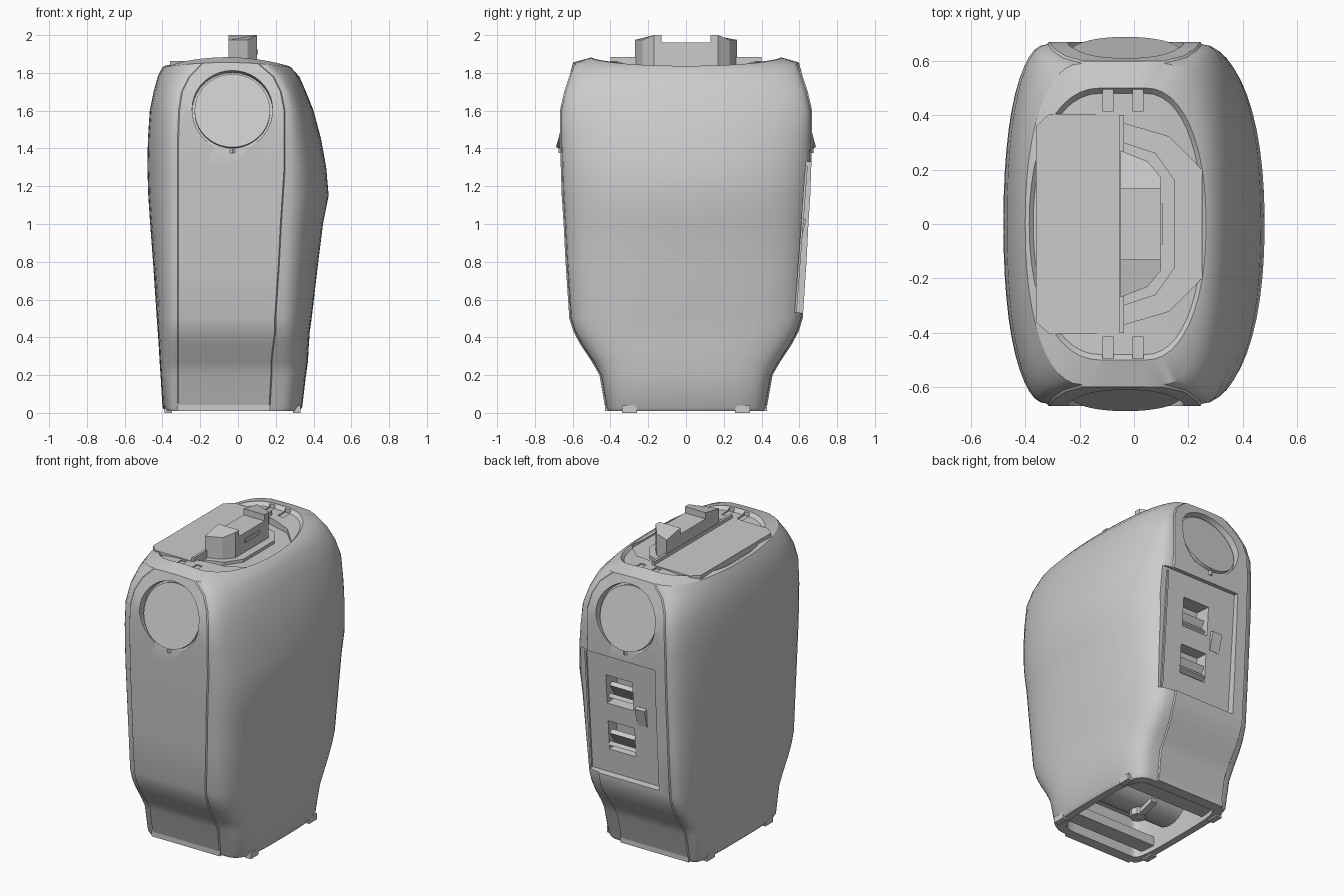
import bpy, bmesh, math
from mathutils import Matrix, Vector

cube = bpy.data.objects.get("Cube")
if cube:
    bpy.data.objects.remove(cube, do_unlink=True)

grey = bpy.data.materials.new("mid_grey")
grey.use_nodes = True
grey.diffuse_color = (0.6, 0.6, 0.6, 1)
grey.node_tree.nodes["Principled BSDF"].inputs["Base Color"].default_value = (0.6, 0.6, 0.6, 1)


def finish(name, bm):
    bmesh.ops.recalc_face_normals(bm, faces=bm.faces)
    me = bpy.data.meshes.new(name)
    bm.to_mesh(me)
    bm.free()
    me.materials.append(grey)
    ob = bpy.data.objects.new(name, me)
    bpy.context.collection.objects.link(ob)
    return ob


def box(name, center, size, tilt=0):
    bm = bmesh.new()
    m = Matrix.Translation(center) @ Matrix.Rotation(tilt, 4, 'X') @ Matrix.Diagonal((*size, 1))
    bmesh.ops.create_cube(bm, size=1, matrix=m)
    return finish(name, bm)


def cylinder(name, center, axis, radius, depth, sides=40):
    bm = bmesh.new()
    m = Matrix.Translation(center) @ Vector(axis).to_track_quat('Z', 'Y').to_matrix().to_4x4()
    bmesh.ops.create_cone(bm, cap_ends=True, segments=sides, radius1=radius,
                          radius2=radius, depth=depth, matrix=m)
    return finish(name, bm)


def prism(name, outline, z0, z1):
    bm = bmesh.new()
    face = bm.faces.new([bm.verts.new((x, y, z0)) for x, y in outline])
    new = bmesh.ops.extrude_face_region(bm, geom=[face])["geom"]
    bmesh.ops.translate(bm, vec=(0, 0, z1 - z0),
                        verts=[v for v in new if isinstance(v, bmesh.types.BMVert)])
    return finish(name, bm)


def select(ob):
    bpy.ops.object.select_all(action='DESELECT')
    ob.select_set(True)
    bpy.context.view_layer.objects.active = ob


def cut(ob, tool):
    mod = ob.modifiers.new("cut", 'BOOLEAN')
    mod.operation, mod.solver, mod.object = 'DIFFERENCE', 'EXACT', tool
    select(ob)
    bpy.ops.object.modifier_apply(modifier=mod.name)
    bpy.data.objects.remove(tool, do_unlink=True)


def mirrored(half):
    return half + [(x, -y) for x, y in reversed(half)]


# Cross-section: two rounded sides joined by raised front and back panels
def ring(z, left, right, depth, pl, pr, power, lift=0.0, step=0.008, n=12):
    half = []
    for i in range(n + 1):
        t = math.pi / 2 * i / n
        half.append((pr + (right - pr) * max(math.cos(t), 0) ** (2 / power),
                     depth * math.sin(t) ** (2 / power)))
    for i in range(5):
        half.append((pr - 0.006 + (pl - pr + 0.012) * i / 4, depth + step))
    for i in range(n, -1, -1):
        t = math.pi / 2 * i / n
        half.append((pl + (left - pl) * max(math.cos(t), 0) ** (2 / power),
                     depth * math.sin(t) ** (2 / power)))
    pts = half + [(x, -y) for x, y in reversed(half[1:-1])]
    return [(x, y, z + lift * (1 - ((x + 0.06) / 0.34) ** 2)) for x, y in pts]


# Main shell: z, left, right, half depth, panel left, panel right, squareness
profile = [
    (.03, -.40, .34, .42, -.32, .17, 3.6), (.2, -.41, .36, .45, -.32, .18, 3.4),
    (.27, -.415, .37, .49, -.32, .18, 3.2),
    (.36, -.42, .375, .55, -.32, .19, 3), (.43, -.425, .38, .588, -.32, .2, 2.8),
    (.5, -.43, .39, .61, -.32, .2, 2.7),
    (.8, -.45, .425, .63, -.32, .22, 2.4), (1, -.465, .45, .64, -.32, .23, 2.3),
    (1.15, -.475, .48, .65, -.32, .24, 2.2), (1.3, -.48, .467, .655, -.32, .25, 2.2),
    (1.45, -.477, .44, .66, -.32, .25, 2.2), (1.6, -.467, .4, .66, -.315, .25, 2.2),
    (1.7, -.447, .36, .637, -.3, .23, 2.2), (1.78, -.425, .325, .61, -.26, .19, 2.2)]
rings = [ring(.27, -.34, .28, .36, -.28, .15, 3.6, step=0),
         ring(.01, -.34, .28, .36, -.28, .15, 3.6, step=0),
         ring(.01, -.385, .325, .41, -.32, .17, 3.6)]
rings += [ring(*row) for row in profile]
rings += [ring(1.83, -.4, .28, .59, -.19, .11, 2.2, lift=.025),
          ring(1.833, -.385, .265, .5, -.12, .04, 2.2, lift=.05, step=0),
          ring(1.815, -.37, .25, .48, -.12, .04, 2.2, lift=.045, step=0),
          ring(1.815, -.2, .1, .24, -.1, .0, 2.2, lift=.045, step=0)]
bm = bmesh.new()
loops = [[bm.verts.new(p) for p in r] for r in rings]
for a, b in zip(loops, loops[1:]):
    for i in range(len(a)):
        j = (i + 1) % len(a)
        bm.faces.new((a[i], a[j], b[j], b[i]))
for loop, z in ((loops[0], .27), (loops[-1], 1.86)):
    hub = bm.verts.new((-.05, 0, z))
    for i in range(len(loop)):
        bm.faces.new((loop[i], loop[(i + 1) % len(loop)], hub))
shell = finish("body_shell", bm)

# Recessed back panel with two pockets
TILT = -.075
cut(shell, box("panel_cutter", (.12, .755, .92), (.72, .3, .8), TILT))
for z in (1.09, .78):
    cut(shell, box("pocket_cutter", (.045, .6, z), (.19, .18, .19), TILT))
    box("pocket_wedge", (.045, .55, z - .02), (.18, .03, .1), -.6)
    box("pocket_bar", (.045, .575, z - .06), (.19, .03, .025), .5)
box("latch_lever", (-.11, .607, .97), (.07, .03, .12), -.25)
box("panel_edge_lip", (.275, .6, .92), (.012, .03, .78), TILT)

# Tilted round caps at the top of the front and back
for side, name in ((-1, "front_cap"), (1, "back_cap")):
    axis = Vector((0, side * .967, .254))
    face = Vector((-.03, side * .637, 1.6))
    cut(shell, cylinder("cap_cutter", face + axis * .08, axis, .213, .2))
    cap = cylinder(name, face - axis * .05, axis, .2, .1)
    prism(name + "_tab", [(-.08, side * .64), (.02, side * .64), (-.03, side * .675)], 1.375, 1.42)

# Top moat around the handle and small slots beside it
moat = mirrored([(-.04, .37), (.13, .32), (.25, .2)])
cut(shell, prism("moat_cutter", moat, 1.815, 2))
for side in (-1, 1):
    for x in (-.095, .015):
        cut(shell, box("slot_cutter", (x, side * .455, 1.9), (.04, .08, .1)))

# Top plate, handle and its stepped base
prism("top_plate", mirrored([(-.05, .405), (-.31, .405), (-.36, .36)]), 1.81, 1.863)
box("plate_rear_wall", (-.045, 0, 1.85), (.016, .8, .07))
prism("handle_base", mirrored([(-.04, .3), (.08, .26), (.15, .16)]), 1.8, 1.835)
prism("handle_grip", mirrored([(-.05, .2), (.1, .16)]), 1.81, 1.96)
for side in (-1, 1):
    post = [(-.05, .13), (.1, .13), (.1, .17), (.05, .23), (-.05, .27)]
    ob = prism("handle_post", [(x, side * y) for x, y in post], 1.81, 2)
    for v in ob.data.vertices:
        if v.co.z > 1.9 and abs(v.co.y) > .2:
            v.co.z = 1.975
box("handle_label_frame", (.101, 0, 1.91), (.008, .15, .025))

# Underside: cross bars, motor boss, lever and feet
for side in (-1, 1):
    box("underside_bar", (-.04, side * .27, .07), (.62, .1, .06))
    box("panel_foot_strip", (-.075, side * .415, .03), (.49, .03, .04))
cylinder("underside_drum", (-.03, 0, .22), (1, 0, 0), .16, .5, 24)
cylinder("underside_hub", (-.03, 0, .07), (0, 0, 1), .05, .1, 8)
box("underside_lever", (-.03, .07, .05), (.04, .16, .03), .3)
for x in (-.37, .31):
    for side in (-1, 1):
        box("foot", (x, side * .3, .02), (.04, .08, .04))

# Smooth shading on the rounded parts
for ob in [o for o in bpy.data.objects if o.name.startswith(("body_shell", "underside_drum", "front_cap", "back_cap"))]:
    select(ob)
    bpy.ops.object.shade_smooth_by_angle(angle=math.radians(32))
